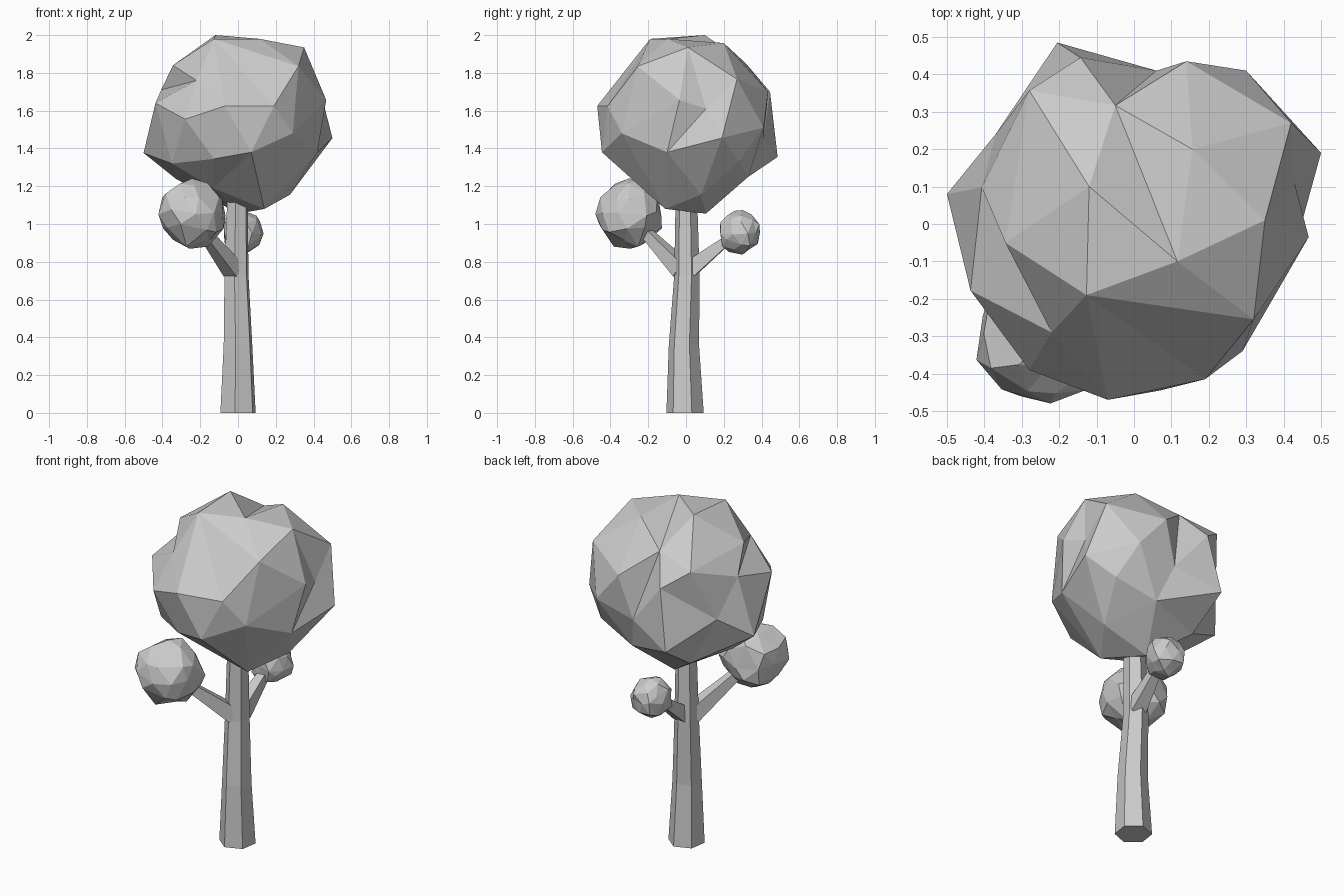
import bpy, bmesh, math, random
from mathutils import Vector

if "Cube" in bpy.data.objects:
    bpy.data.objects.remove(bpy.data.objects["Cube"])


def finish(name, bm):
    bmesh.ops.recalc_face_normals(bm, faces=bm.faces)
    me = bpy.data.meshes.new(name)
    bm.to_mesh(me)
    bm.free()
    ob = bpy.data.objects.new(name, me)
    bpy.context.collection.objects.link(ob)
    return ob


def limb(name, rings, sides, phase, axis=None):
    """Tapered faceted limb lofted through (x, y, z, radius) rings."""
    bm = bmesh.new()
    q = Vector(axis or (0, 0, 1)).to_track_quat('Z', 'Y')
    loops = []
    for x, y, z, r in rings:
        angles = [math.radians(phase) + math.tau * k / sides for k in range(sides)]
        loops.append([bm.verts.new(Vector((x, y, z)) + q @ Vector((r * math.cos(a), r * math.sin(a), 0)))
                      for a in angles])
    for a, b in zip(loops, loops[1:]):
        for k in range(sides):
            j = (k + 1) % sides
            bm.faces.new((a[k], a[j], b[j], b[k]))
    bm.faces.new(loops[0])
    bm.faces.new(loops[-1])
    return finish(name, bm)


def branch(name, start, end, r0, r1):
    axis = Vector(end) - Vector(start)
    limb(name, [(*start, r0), (*end, r1)], 4, 45, axis)


def leaf_ball(name, centre, radius, seed):
    rng = random.Random(seed)
    bm = bmesh.new()
    bmesh.ops.create_icosphere(bm, subdivisions=2, radius=radius)
    for v in bm.verts:
        slide = Vector([rng.uniform(-.14, .14) * radius for _ in range(3)])
        v.co = Vector(centre) + (v.co + slide).normalized() * radius * rng.uniform(0.9, 1.07)
    finish(name, bm)


# Six-sided, slightly bent trunk
limb("trunk", [(0, -.005, 0, .1), (0, -.011, .36, .081),
               (-.008, .005, .73, .068), (-.003, .002, 1.13, .058)], 6, 21)

# Two side branches with leaf balls
branch("front_branch", (-.025, -.02, .757), (-.21, -.25, .995), .062, .03)
branch("back_branch", (.005, .02, .760), (.025, .25, .94), .062, .028)
leaf_ball("front_leaf_ball", (-.243, -.297, 1.055), .186, 3)
leaf_ball("back_leaf_ball", (.023, .285, .955), .116, 8)

# Large crown: facets come from the hull of the point directions,
# then each point goes to its own depth so dents survive
points = [
    (-.12, .10, 2.0), (.116, -.10, 1.98), (-.127, -.19, 1.98), (.35, .01, 1.935),
    (.156, .20, 1.958), (-.05, .317, 1.85), (-.344, -.05, 1.84), (.32, -.255, 1.835),
    (-.22, -.29, 1.76), (.42, .27, 1.767), (.467, -.035, 1.656), (-.07, -.47, 1.625),
    (.19, -.415, 1.625), (.30, .41, 1.51), (.14, .435, 1.70), (.50, .19, 1.455),
    (-.205, .485, 1.355), (-.143, .445, 1.70), (-.50, .08, 1.376), (-.437, -.178, 1.64),
    (-.407, .098, 1.71), (-.28, .357, 1.80), (.43, .106, 1.61), (.42, -.10, 1.38),
    (.07, -.445, 1.38), (-.28, -.39, 1.555), (.29, -.34, 1.48), (-.35, -.22, 1.32),
    (-.127, -.38, 1.345), (.275, .08, 1.155), (.14, -.11, 1.08), (0, .106, 1.055),
    (-.13, -.17, 1.19), (.12, .33, 1.25), (-.2, .25, 1.2), (-.33, .03, 1.24),
    (.36, .28, 1.33), (-.37, .24, 1.5), (.06, .41, 1.45)]
centre = Vector((0, 0, 1.53))
bm = bmesh.new()
verts = [bm.verts.new(centre + (Vector(p) - centre).normalized()) for p in points]
bmesh.ops.convex_hull(bm, input=list(bm.verts))
# Turn the diagonals that should fold inward as creases
for a, b in ((6, 19), (0, 4), (14, 17)):
    edge = bm.edges.get((verts[a], verts[b]))
    if edge:
        bmesh.ops.rotate_edges(bm, edges=[edge], use_ccw=False)
for v, p in zip(verts, points):
    v.co = p
finish("crown", bm)
